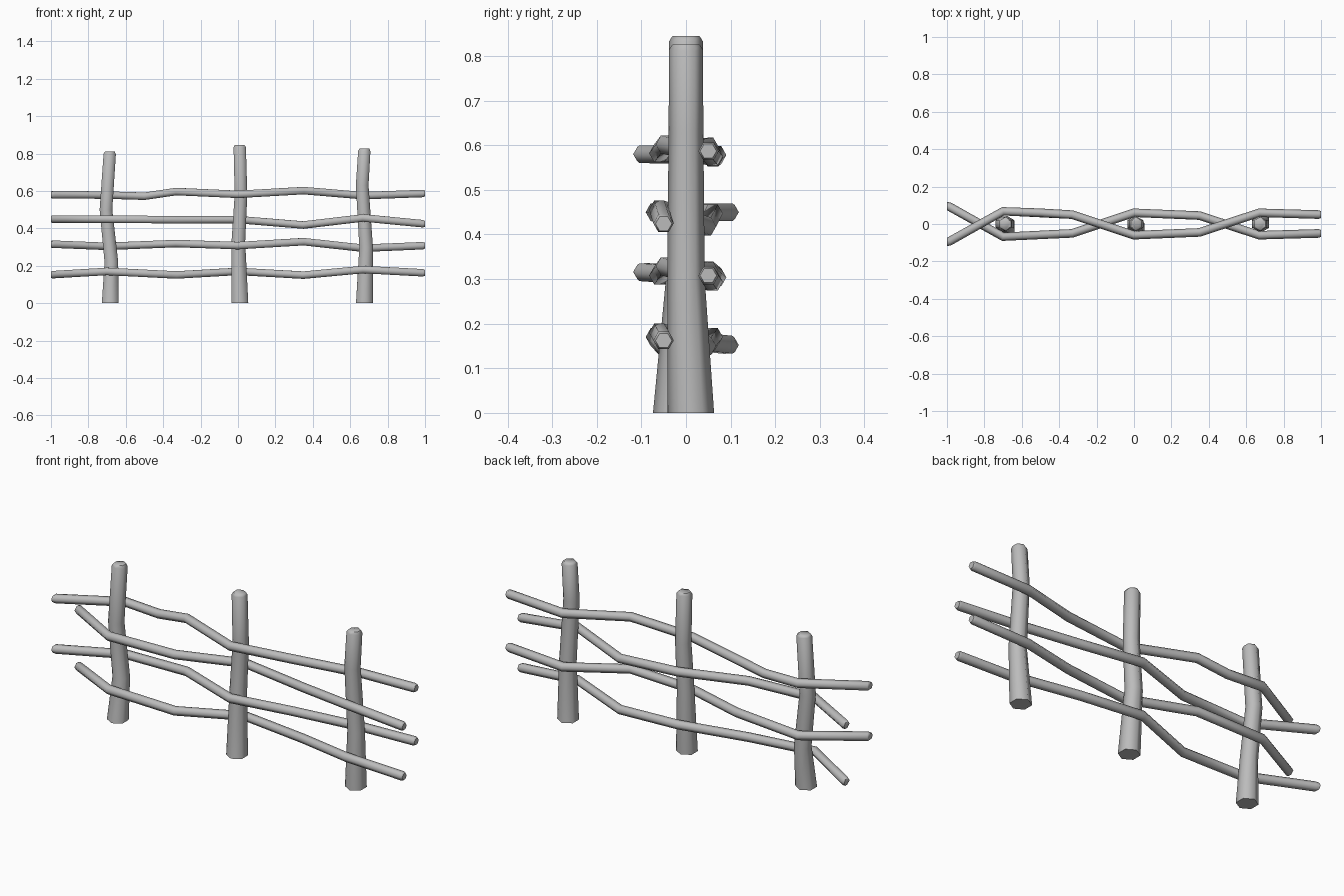
import bpy, bmesh, math
from mathutils import Vector

cube = bpy.data.objects.get("Cube")
if cube:
    bpy.data.objects.remove(cube)

grey = bpy.data.materials.new("plain_grey")
grey.use_nodes = True
colour = (0.5, 0.5, 0.5, 1)
grey.diffuse_color = colour
grey.node_tree.nodes["Principled BSDF"].inputs["Base Color"].default_value = colour

SIDES = 6


def branch(name, path, radii, axis, caps):
    """Hexagonal stick: rings square to the path, corners pointing along y."""
    path = [Vector(p) for p in path]
    radii = list(radii)
    # small chamfer on the chosen ends
    for end, nxt in ((0, 1), (-1, -2)):
        if end in caps:
            inner = path[end] + (path[nxt] - path[end]).normalized() * 0.012
            path.insert(1 if end == 0 else len(path) - 1, inner)
            radii.insert(1 if end == 0 else len(radii) - 1, radii[end])
            radii[end] *= 0.8
    bm = bmesh.new()
    rings = []
    for i, p in enumerate(path):
        before = (p - path[i - 1]).normalized() if i else Vector()
        after = (path[i + 1] - p).normalized() if i < len(path) - 1 else Vector()
        # keep end cuts square to the main axis
        t = (before + after).normalized() if 0 < i < len(path) - 1 else Vector(axis)
        u = Vector((0, 1, 0))
        u = (u - t * u.dot(t)).normalized()
        v = t.cross(u)
        ring = []
        for k in range(SIDES):
            a = math.tau * k / SIDES
            ring.append(bm.verts.new(p + (u * math.cos(a) + v * math.sin(a)) * radii[i]))
        rings.append(ring)
    for a, b in zip(rings, rings[1:]):
        for k in range(SIDES):
            n = (k + 1) % SIDES
            bm.faces.new((a[k], a[n], b[n], b[k]))
    bm.faces.new(rings[0][::-1])
    bm.faces.new(rings[-1])
    bmesh.ops.recalc_face_normals(bm, faces=bm.faces)
    mesh = bpy.data.meshes.new(name)
    bm.to_mesh(mesh)
    bm.free()
    mesh.materials.append(grey)
    obj = bpy.data.objects.new(name, mesh)
    bpy.context.collection.objects.link(obj)
    bpy.ops.object.select_all(action="DESELECT")
    obj.select_set(True)
    bpy.context.view_layer.objects.active = obj
    bpy.ops.object.shade_smooth_by_angle(angle=math.radians(62))


# Upright posts, thicker at the foot and slightly crooked
posts = {
    "right_post": [(-0.683, -0.02, 0), (-0.677, 0, 0.22), (-0.706, 0, 0.5), (-0.685, 0, 0.81)],
    "middle_post": [(0.01, -0.022, 0), (0.002, 0, 0.33), (0.016, 0, 0.58), (0.009, 0, 0.845)],
    "left_post": [(0.676, 0.011, 0), (0.685, 0, 0.3), (0.664, 0, 0.63), (0.676, 0, 0.826)],
}
for name, path in posts.items():
    branch(name, path, (0.052, 0.042, 0.039, 0.038), (0, 0, 1), (-1,))

# Woven rails: depth alternates around the posts, mirrored on every other rail
stations = (-1, -0.7, -0.33, 0, 0.35, 0.67, 1)
weave = (-0.1, 0.068, 0.05, -0.06, -0.045, 0.06, 0.05)
heights = {
    "top_rail": (0.58, 0.578, 0.597, 0.582, 0.602, 0.575, 0.587),
    "upper_rail": (0.45, 0.45, 0.446, 0.447, 0.418, 0.456, 0.424),
    "lower_rail": (0.316, 0.304, 0.319, 0.308, 0.329, 0.294, 0.308),
    "bottom_rail": (0.152, 0.17, 0.151, 0.17, 0.15, 0.18, 0.162),
}
for i, (name, zs) in enumerate(heights.items()):
    side = -1 if i % 2 else 1
    path = [(x, y * side, z) for x, y, z in zip(stations, weave, zs)]
    if name == "top_rail":
        path.insert(2, (-0.5, 0.06, 0.572))
    branch(name, path, [0.023] * len(path), (1, 0, 0), (0, -1))
